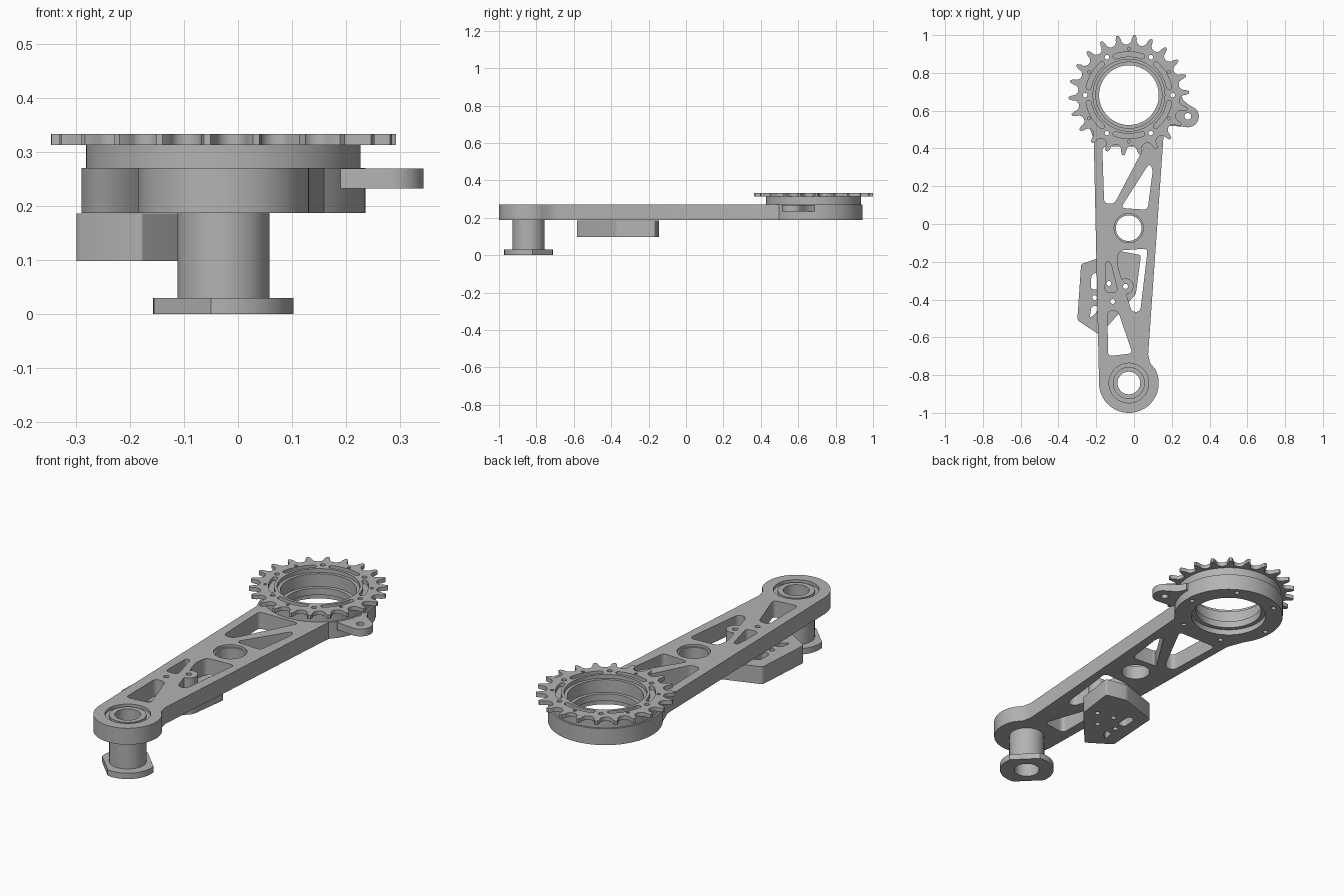
import bpy, bmesh
from math import cos, sin, radians, pi
from mathutils import Vector

cube = bpy.data.objects.get("Cube")
if cube:
    bpy.data.objects.remove(cube, do_unlink=True)

metal = bpy.data.materials.new("grey metal")
metal.use_nodes = True
GREY = (0.45, 0.45, 0.45, 1)
metal.diffuse_color = GREY
metal.node_tree.nodes["Principled BSDF"].inputs["Base Color"].default_value = GREY

RING = (-0.027, 0.682)    # sprocket axis
PIVOT = (-0.027, -0.842)  # spindle axis
MID = (-0.028, -0.022)    # middle bore


def arc(c, r, a0, a1, step=5):
    n = max(2, round(abs(a1 - a0) / step))
    angles = [radians(a0 + (a1 - a0) * i / n) for i in range(n + 1)]
    return [(c[0] + r * cos(a), c[1] + r * sin(a)) for a in angles]


def circle(c, r, step=5):
    return arc(c, r, 0, 360, step)[:-1]


def rounded(pts, r, n=5):
    """Replace each corner of a polygon by a small curve."""
    out = []
    for i, p in enumerate(pts):
        p, a, b = Vector(p), Vector(pts[i - 1]), Vector(pts[(i + 1) % len(pts)])
        s = p + (a - p).normalized() * min(r, (a - p).length * 0.45)
        e = p + (b - p).normalized() * min(r, (b - p).length * 0.45)
        for k in range(n + 1):
            t = k / n
            out.append(tuple(s * (1 - t) ** 2 + p * 2 * t * (1 - t) + e * t * t))
    return out


def prism(name, pts, z0, z1):
    bm = bmesh.new()
    face = bm.faces.new([bm.verts.new((x, y, z0)) for x, y in pts])
    ext = bmesh.ops.extrude_face_region(bm, geom=[face])
    verts = [v for v in ext["geom"] if isinstance(v, bmesh.types.BMVert)]
    bmesh.ops.translate(bm, verts=verts, vec=(0, 0, z1 - z0))
    bmesh.ops.recalc_face_normals(bm, faces=bm.faces)
    mesh = bpy.data.meshes.new(name)
    bm.to_mesh(mesh)
    bm.free()
    mesh.materials.append(metal)
    obj = bpy.data.objects.new(name, mesh)
    bpy.context.collection.objects.link(obj)
    return obj


def combine(obj, pts, z0, z1, op="DIFFERENCE"):
    tool = prism("cutter", pts, z0, z1)
    tool.hide_render = True
    mod = obj.modifiers.new("cut", "BOOLEAN")
    mod.operation, mod.solver, mod.object = op, "EXACT", tool
    bpy.context.view_layer.objects.active = obj
    bpy.ops.object.modifier_apply(modifier=mod.name)
    bpy.data.objects.remove(tool, do_unlink=True)


def bolt_holes(obj):
    for a in range(0, 360, 60):
        combine(obj, circle(arc(RING, 0.232, a, a + 1)[0], 0.012, 20), -1, 1)


# Arm: large ring end, tapering beam, small round end
outline = (arc(RING, 0.263, -45, 214) + [(-0.213, 0.45)]
           + arc(PIVOT, 0.158, 180, 386) + [(0.085, -0.735), (0.075, -0.69), (0.156, 0.46)])
arm = prism("arm", outline, 0.187, 0.27)

# Lightening windows in the beam
windows = [
    [(-0.168, 0.41), (0.055, 0.41), (-0.105, 0.105), (-0.158, 0.11)],
    [(0.08, 0.32), (0.1, 0.29), (0.072, 0.075), (-0.07, 0.085)],
    [(-0.08, -0.14), (0.073, -0.13), (0.033, -0.465), (-0.012, -0.465), (-0.09, -0.21)],
    [(-0.14, -0.46), (-0.085, -0.46), (-0.008, -0.685), (-0.138, -0.7)],
    [(-0.15, -0.2), (-0.125, -0.2), (-0.085, -0.36), (-0.153, -0.365)],
]
for w in windows:
    combine(arm, rounded(w, 0.025), 0, 1)

# Boss standing in the window beside the block, with small fixing holes
combine(arm, circle((-0.045, -0.33), 0.042, 10), 0.187, 0.27, "UNION")
for c in [(-0.045, -0.33), (-0.113, -0.41)]:
    combine(arm, circle(c, 0.013, 20), 0, 1)

# Stepped bores
bores = [(RING, 0.158, 0, 1), (RING, 0.18, 0, 0.215), (RING, 0.175, 0.25, 1),
         (MID, 0.068, 0, 1), (MID, 0.077, 0.258, 1),
         (PIVOT, 0.075, 0, 1), (PIVOT, 0.105, 0.255, 1)]
for c, r, z0, z1 in bores:
    combine(arm, circle(c, r), z0, z1)
bolt_holes(arm)

# Side lug with hole
lug = prism("side_lug", [(0.19, 0.52), (0.225, 0.518)] + arc((0.285, 0.57), 0.058, -105, 40)
            + [(0.285, 0.635), (0.262, 0.655), (0.245, 0.69), (0.225, 0.69), (0.19, 0.6)],
            0.232, 0.269)
combine(lug, circle((0.285, 0.57), 0.018, 15), 0, 1)

# Hub between arm and sprocket
hub = prism("hub", circle(RING, 0.254), 0.268, 0.314)
combine(hub, circle(RING, 0.175), 0, 1)
bolt_holes(hub)

# Sprocket: round roller seats between narrow teeth
TEETH = 22
teeth = []
for i in range(TEETH):
    a = 84.6 + 360 / TEETH * (i + 0.5)
    seat = arc(RING, 0.298, a, a + 1)[0]
    teeth += arc(RING, 0.319, a - 7.1, a - 6.7, 1)[:1]
    teeth += arc(seat, 0.029, a + 270, a + 90, 18)
    teeth += arc(RING, 0.319, a + 7.1, a + 7.5, 1)[:1]
sprocket = prism("sprocket", teeth, 0.313, 0.333)
combine(sprocket, circle(RING, 0.19), 0, 1)
for a in range(30, 390, 60):
    # Curved slot with round ends, and a pin hole outside it
    ends = [arc(RING, 0.217, b, b + 1)[0] for b in (a - 19, a + 19)]
    slot = (arc(RING, 0.23, a - 19, a + 19) + arc(ends[1], 0.013, a + 19, a + 199, 20)[1:-1]
            + arc(RING, 0.204, a + 19, a - 19) + arc(ends[0], 0.013, a + 161, a + 341, 20)[1:-1])
    combine(sprocket, slot, 0, 1)
    combine(sprocket, circle(arc(RING, 0.245, a, a + 1)[0], 0.008, 30), 0, 1)
bolt_holes(sprocket)

# Hollow spindle and its flange with two flats
spindle = prism("spindle", circle(PIVOT, 0.085), 0.028, 0.266)
flange = prism("spindle_flange", arc(PIVOT, 0.13, -100 + 0, 10) + arc(PIVOT, 0.13, 80, 190), 0, 0.03)
for part in (spindle, flange):
    combine(part, circle(PIVOT, 0.06), -1, 1)

# Block under the beam with through holes
block = prism("mount_block", rounded([(-0.28, -0.212), (-0.075, -0.143), (0.037, -0.165), (0.01, -0.37),
                                      (-0.18, -0.588), (-0.3, -0.51)], 0.012, 3), 0.098, 0.186)
block_cuts = [
    rounded([(-0.225, -0.265), (-0.185, -0.255), (-0.185, -0.35), (-0.23, -0.345)], 0.02),
    rounded([(-0.235, -0.5), (-0.225, -0.435), (-0.185, -0.435), (-0.2, -0.47)], 0.015),
    circle((-0.208, -0.39), 0.013, 20),
    circle((-0.133, -0.315), 0.013, 20),
    circle((-0.113, -0.41), 0.013, 20),
    circle((-0.045, -0.33), 0.013, 20),
]
for c in block_cuts:
    combine(block, c, 0, 1)

# Smooth the round walls, keep edges crisp
bpy.ops.object.select_all(action="DESELECT")
for part in (arm, lug, hub, sprocket, spindle, flange, block):
    part.select_set(True)
bpy.context.view_layer.objects.active = arm
bpy.ops.object.shade_smooth_by_angle(angle=radians(30))
